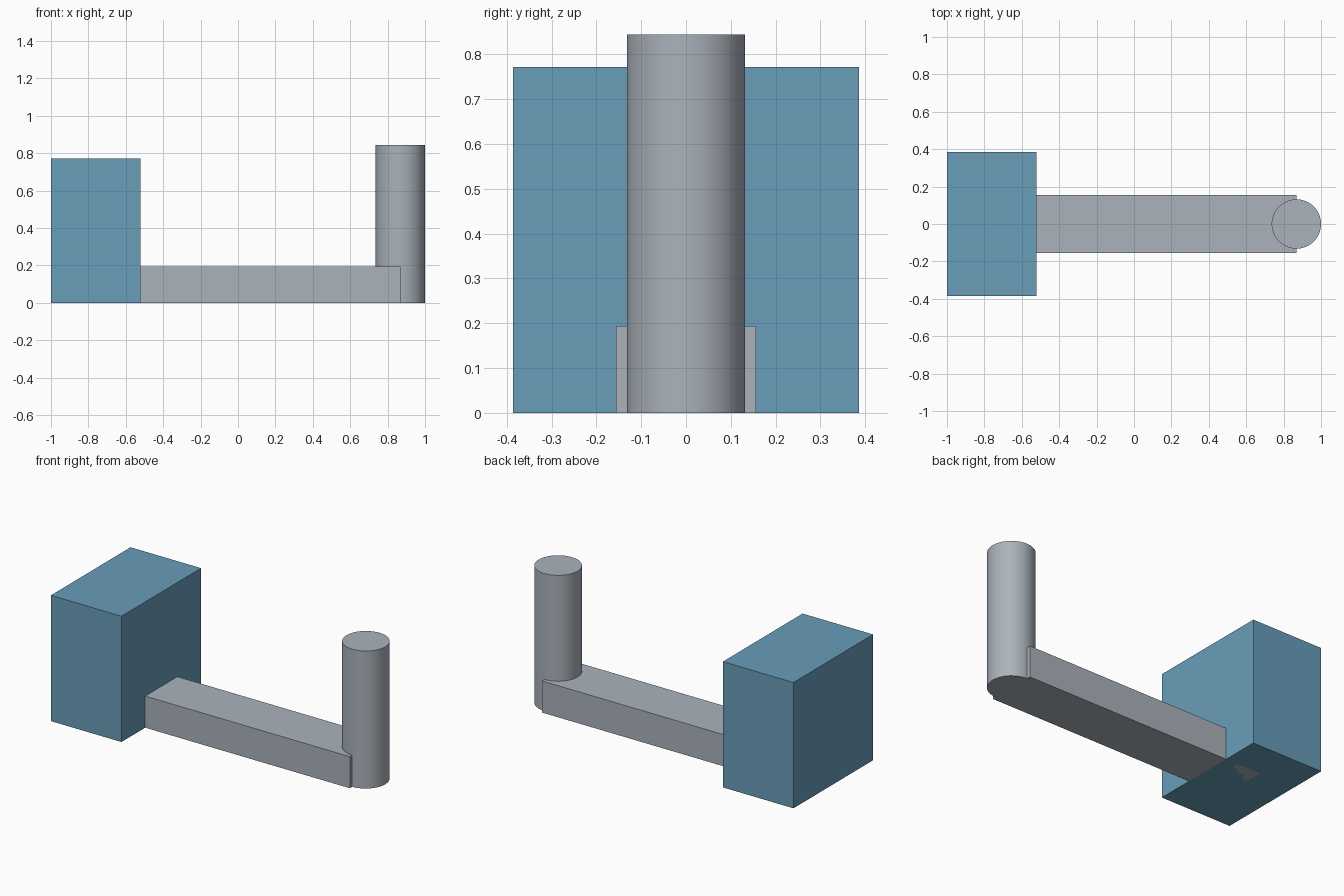
import bpy
import math

if "Cube" in bpy.data.objects:
    bpy.data.objects.remove(bpy.data.objects["Cube"])


def material(name, rgb):
    mat = bpy.data.materials.new(name)
    mat.diffuse_color = (*rgb, 1.0)
    mat.use_nodes = True
    mat.node_tree.nodes["Principled BSDF"].inputs["Base Color"].default_value = mat.diffuse_color
    return mat


BLUE = material("steel_blue", (0.140, 0.337, 0.485))
GREY = material("light_grey", (0.406, 0.448, 0.500))


def box(name, x0, x1, depth, height, mat):
    """Box standing on the ground, centred on y = 0."""
    bpy.ops.mesh.primitive_cube_add(size=1, location=((x0 + x1) / 2, 0, height / 2))
    obj = bpy.context.object
    obj.name = name
    obj.scale = (x1 - x0, depth, height)
    bpy.ops.object.transform_apply(location=False, rotation=False, scale=True)
    obj.data.materials.append(mat)
    return obj


# Large end block
box("end_block", -1.0, -0.521, 0.772, 0.772, BLUE)

# Connecting bar, from the middle of the block to the axis of the post
box("connecting_bar", -0.76, 0.868, 0.312, 0.194, GREY)

# Upright round post
POST_R, POST_H = 0.132, 0.844
bpy.ops.mesh.primitive_cylinder_add(
    vertices=64, radius=POST_R, depth=POST_H, location=(1 - POST_R, 0, POST_H / 2))
post = bpy.context.object
post.name = "upright_post"
post.data.materials.append(GREY)
bpy.ops.object.shade_smooth_by_angle(angle=math.radians(30))
